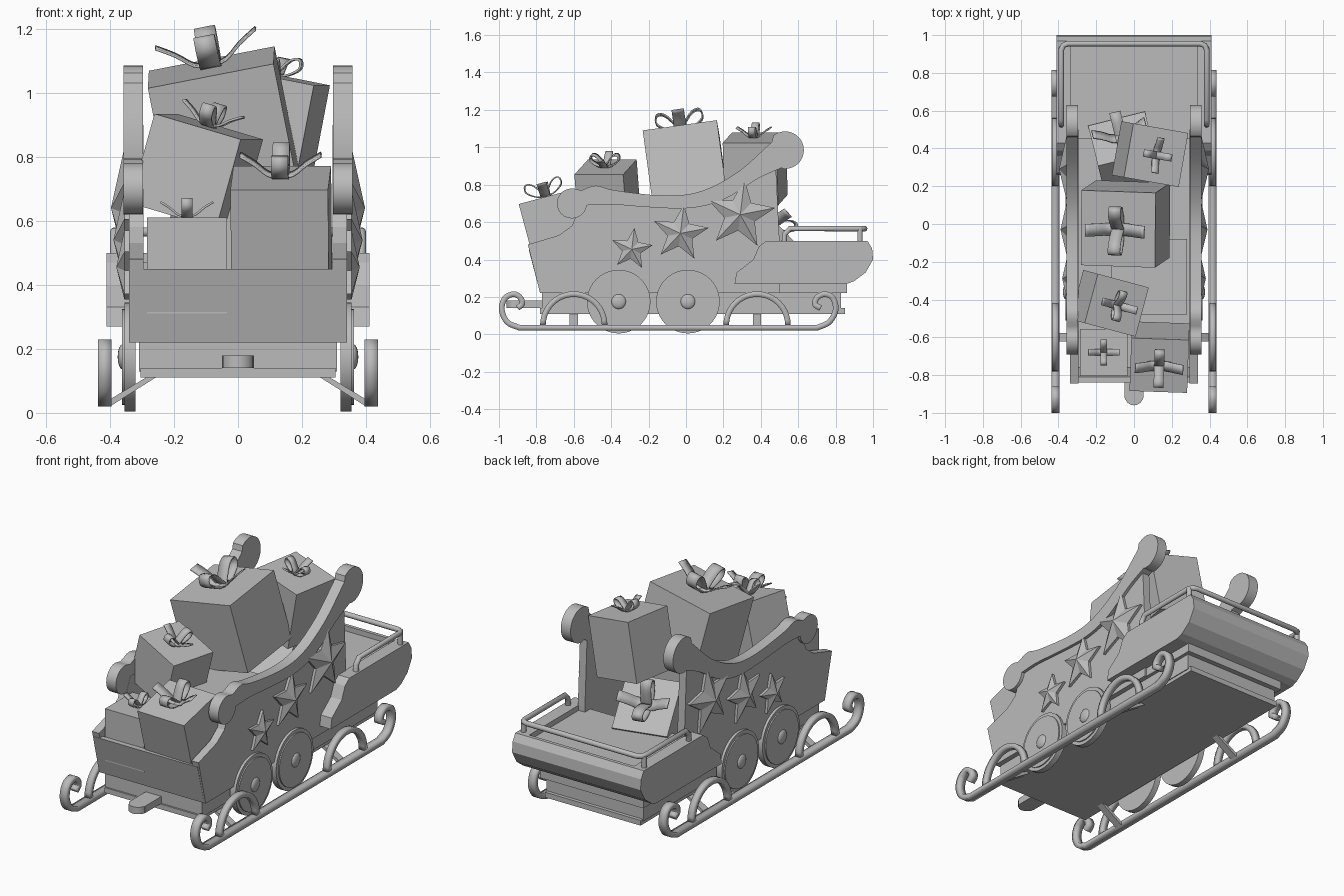
import bpy, bmesh, math
from mathutils import Vector, Matrix, Euler

cube = bpy.data.objects.get("Cube")
if cube:
    bpy.data.objects.remove(cube, do_unlink=True)

grey = bpy.data.materials.new("plain_grey")
grey.use_nodes = True
grey.diffuse_color = (0.5, 0.5, 0.5, 1)
grey.node_tree.nodes["Principled BSDF"].inputs["Base Color"].default_value = (0.5, 0.5, 0.5, 1)
SIDES = (("left", 1), ("right", -1))


def finish(name, bm, smooth=False):
    bmesh.ops.recalc_face_normals(bm, faces=bm.faces)
    mesh = bpy.data.meshes.new(name)
    bm.to_mesh(mesh)
    bm.free()
    obj = bpy.data.objects.new(name, mesh)
    bpy.context.collection.objects.link(obj)
    mesh.materials.append(grey)
    if smooth:
        bpy.ops.object.select_all(action="DESELECT")
        obj.select_set(True)
        bpy.context.view_layer.objects.active = obj
        bpy.ops.object.shade_smooth_by_angle(angle=math.radians(35))
    return obj


def box(name, lo, hi):
    bm = bmesh.new()
    lo, hi = Vector(lo), Vector(hi)
    bmesh.ops.create_cube(bm, size=1, matrix=Matrix.Translation((lo + hi) / 2)
                          @ Matrix.Diagonal((*(hi - lo), 1)))
    return finish(name, bm)


def prism(name, outline, x0, x1, smooth=False):
    """Side outline (y, z) extruded across x."""
    bm = bmesh.new()
    face = bm.faces.new([bm.verts.new((x0, y, z)) for y, z in outline])
    new = bmesh.ops.extrude_face_region(bm, geom=[face])["geom"]
    bmesh.ops.translate(bm, vec=(x1 - x0, 0, 0),
                        verts=[v for v in new if isinstance(v, bmesh.types.BMVert)])
    return finish(name, bm, smooth)


def spline(pts, steps=5):
    """Smooth path through the points."""
    p = [Vector(q) for q in pts]
    p = [2 * p[0] - p[1]] + p + [2 * p[-1] - p[-2]]
    out = []
    for a, b, c, d in zip(p, p[1:], p[2:], p[3:]):
        for i in range(steps):
            t = i / steps
            out.append(0.5 * (2 * b + (c - a) * t + (2 * a - 5 * b + 4 * c - d) * t * t
                              + (3 * b - a - 3 * c + d) * t ** 3))
    return out + [p[-2]]


def arc(cy, cz, r, start, end, n=20):
    angles = [math.radians(start + (end - start) * i / n) for i in range(n + 1)]
    return [(cy + r * math.cos(a), cz + r * math.sin(a)) for a in angles]


def strip(name, path, x0, x1, thick):
    """Band following a (y, z) path, spanning x0 to x1."""
    bm = bmesh.new()
    rows = [[bm.verts.new((x, *p)) for x in (x0, x1)] for p in path]
    for a, b in zip(rows, rows[1:]):
        bm.faces.new((a[0], a[1], b[1], b[0]))
    obj = finish(name, bm, True)
    mod = obj.modifiers.new("thickness", "SOLIDIFY")
    mod.thickness, mod.offset = thick, 0
    return obj


# Chassis, hitch and body shell
box("chassis", (-0.31, -0.77, 0.13), (0.31, 0.83, 0.22))
box("chassis_lip", (-0.305, -0.78, 0.11), (0.305, 0.85, 0.14))
box("floor", (-0.33, -0.76, 0.22), (0.33, 0.86, 0.27))
box("hitch", (-0.05, -0.92, 0.14), (0.05, -0.76, 0.18))
bm = bmesh.new()
bmesh.ops.create_cone(bm, cap_ends=True, segments=16, radius1=0.05, radius2=0.05, depth=0.04,
                      matrix=Matrix.Translation((0, -0.91, 0.16)))
finish("hitch_tip", bm, True)
prism("front_panel", [(-0.78, 0.22), (-0.84, 0.45), (-0.81, 0.45), (-0.75, 0.22)], -0.33, 0.33)
wall = [(-0.78, 0.22), (-0.845, 0.48), (-0.68, 0.53), (-0.61, 0.58), (-0.56, 0.7),
        (-0.1, 0.7), (0.1, 0.71), (0.3, 0.8), (0.48, 0.9), (0.5, 0.5), (0.5, 0.22)]

# Swept armrest outline: front curl, rising upper edge, rear curl, lower edge
upper = [tuple(p) for p in spline([(-0.56, 0.77), (-0.48, 0.795), (-0.38, 0.77), (-0.12, 0.742),
                                   (0.08, 0.765), (0.28, 0.87), (0.46, 1.03)], 4)]
lower = [tuple(p) for p in spline([(0.51, 0.89), (0.38, 0.83), (0.2, 0.72), (0.02, 0.675),
                                   (-0.2, 0.68), (-0.4, 0.695), (-0.53, 0.69)], 4)]
armrest = (upper + arc(0.53, 0.985, 0.1, 130, -95, 24) + lower
           + arc(-0.61, 0.70, 0.08, -20, -290, 24))


def star(name, s, cy, cz, r):
    """Five-point raised star on a side wall."""
    bm = bmesh.new()
    ring = []
    for i in range(10):
        a = math.radians(83 + 36 * i)
        q = r if i % 2 == 0 else r * 0.45
        ring.append([bm.verts.new((x * s, cy + q * math.cos(a), cz + q * math.sin(a)))
                     for x in (0.335, 0.355)])
    tip = bm.verts.new((s * (0.355 + r * 0.22), cy, cz))
    for a, b in zip(ring, ring[1:] + ring[:1]):
        bm.faces.new((a[0], b[0], b[1], a[1]))
        bm.faces.new((a[1], b[1], tip))
    bm.faces.new([v[0] for v in ring])
    finish(name, bm)


def wheel(name, s, y):
    bm = bmesh.new()
    turn = Matrix.Rotation(math.pi / 2, 4, "Y")
    for r, x0, x1 in ((0.17, 0.32, 0.355), (0.15, 0.34, 0.362)):
        bmesh.ops.create_cone(bm, cap_ends=True, segments=40, radius1=r, radius2=r, depth=x1 - x0,
                              matrix=Matrix.Translation((s * (x0 + x1) / 2, y, 0.175)) @ turn)
    bmesh.ops.create_uvsphere(bm, u_segments=16, v_segments=8, radius=0.04,
                              matrix=Matrix.Translation((s * 0.36, y, 0.175))
                              @ Matrix.Diagonal((0.4, 1, 1, 1)))
    finish(name, bm, True)


runner = ([tuple(p) for p in spline([(-0.9, 0.14), (-0.875, 0.165), (-0.89, 0.2), (-0.925, 0.215),
                                    (-0.97, 0.19), (-0.985, 0.13), (-0.955, 0.065), (-0.89, 0.035)])]
          + [tuple(p) for p in spline([(0.7, 0.035), (0.765, 0.065), (0.8, 0.13), (0.785, 0.195),
                                       (0.74, 0.215), (0.7, 0.195), (0.69, 0.16), (0.72, 0.14)])])
wing = [(0.26, 0.27), (0.27, 0.33), (0.36, 0.40), (0.39, 0.47), (0.43, 0.5)]
rounded_back = [(0.97, 0.5), (0.995, 0.46), (1, 0.4), (0.96, 0.33), (0.9, 0.285), (0.86, 0.27)]

# Paired side parts
for side, s in SIDES:
    prism(side + "_wall", wall, s * 0.295, s * 0.34)
    prism(side + "_armrest", armrest, s * 0.296, s * 0.358, True)
    for label, cy, cz, r in (("large", 0.29, 0.64, 0.19), ("medium", -0.03, 0.54, 0.155),
                             ("small", -0.29, 0.455, 0.115)):
        star(f"{side}_{label}_star", s, cy, cz, r)
    wheel(side + "_front_wheel", s, -0.36)
    wheel(side + "_back_wheel", s, 0.01)
    strip(side + "_runner", runner, s * 0.395, s * 0.438, 0.03)
    for label, y in (("front", -0.6), ("back", 0.38)):
        strip(f"{side}_{label}_runner_arch", arc(y, 0.05, 0.165, 0, 180), s * 0.4, s * 0.434, 0.03)
        # Diagonal strut from chassis to runner
        bm = bmesh.new()
        vs = [bm.verts.new((s * x, y + dy, z)) for dy in (-0.022, 0.022)
              for x, z in ((0.25, 0.115), (0.28, 0.115), (0.42, 0.03), (0.4, 0.02))]
        bmesh.ops.convex_hull(bm, input=vs)
        finish(f"{side}_{label}_strut", bm)
    prism(side + "_rear_bed_side", wing + rounded_back, s * 0.335, s * 0.41)

# Rear luggage bed with a sunken deck
prism("rear_bed", [(0.45, 0.27), (0.45, 0.47), (0.95, 0.47), (0.95, 0.5)] + rounded_back, -0.34, 0.34)

# Luggage rail and posts
rail = bpy.data.curves.new("luggage_rail", "CURVE")
rail.dimensions = "3D"
rail.bevel_depth, rail.bevel_resolution, rail.use_fill_caps = 0.015, 3, True
half = [(0.385, 0.525, 0.48), (0.385, 0.527, 0.535), (0.385, 0.555, 0.565), (0.385, 0.92, 0.565),
        (0.375, 0.945, 0.565), (0.35, 0.955, 0.565)]
posts = [[(s * 0.385, 0.93, 0.48), (s * 0.385, 0.93, 0.565)] for _, s in SIDES]
for path in [half + [(-x, y, z) for x, y, z in reversed(half)]] + posts:
    poly = rail.splines.new("POLY")
    poly.points.add(len(path) - 1)
    for pt, co in zip(poly.points, path):
        pt.co = (*co, 1)
rail.materials.append(grey)
bpy.context.collection.objects.link(bpy.data.objects.new("luggage_rail", rail))

loop_path = spline([(0, 0), (0.45, 0.12), (0.85, 0.42), (0.8, 0.75), (0.5, 0.7), (0.2, 0.35), (0, 0.05)], 3)
tail_path = spline([(0, 0.05), (0.35, 0.12), (0.7, 0.4), (1.1, 0.65)], 3)


def gift(name, center, size, tilt, bow=0.1, turn=0):
    """Box with a four-part ribbon bow on its top."""
    spin = Euler([math.radians(a) for a in tilt]).to_matrix().to_4x4()
    place = Matrix.Translation(center) @ spin
    bm = bmesh.new()
    bmesh.ops.create_cube(bm, size=1, matrix=place @ Matrix.Diagonal((*size, 1)))
    finish(name, bm)
    if not bow:
        return
    top = place @ Matrix.Translation((0, 0, size[2] / 2))
    for i in range(4):
        path = loop_path if i % 2 == 0 else tail_path
        width = bow * 0.23
        part = strip(f"{name}_ribbon_{i + 1}", [p * bow for p in path], -width, width, 0.007)
        part.matrix_world = top @ Matrix.Rotation(math.radians(turn + 90 * i), 4, "Z")


# Pile of gifts
gift("front_small_gift", (-0.16, -0.68, 0.46), (0.25, 0.25, 0.3), (0, 0, 0), 0.075)
gift("front_large_gift", (0.135, -0.705, 0.57), (0.305, 0.29, 0.34), (15, 0, -2), 0.115)
gift("middle_gift", (-0.13, -0.42, 0.755), (0.29, 0.27, 0.29), (0, 16, -15), 0.09)
gift("big_gift", (-0.045, 0.0, 0.885), (0.4, 0.4, 0.4), (8, -11, -2), 0.145)
gift("tall_gift", (0.085, 0.37, 0.885), (0.3, 0.29, 0.34), (0, 11, -10), 0.085, 90)
gift("leaning_gift", (-0.04, 0.345, 0.48), (0.31, 0.31, 0.31), (-45, 0, 14), 0.13)
gift("buried_gift", (0.08, -0.28, 0.46), (0.4, 0.4, 0.4), (0, 0, 0), 0)
